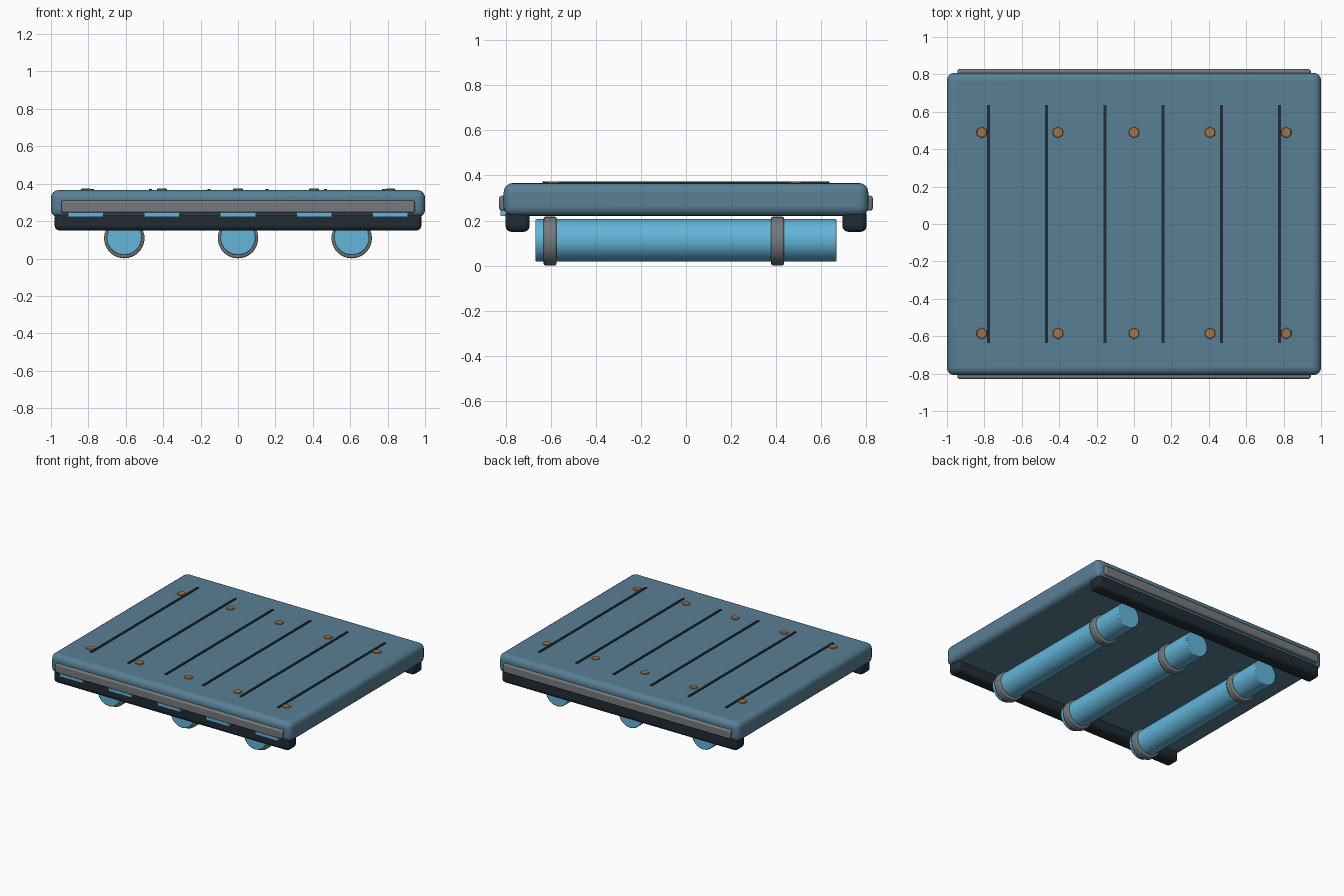
import bpy
import math

cube = bpy.data.objects.get("Cube")
if cube:
    bpy.data.objects.remove(cube, do_unlink=True)


def material(name, *srgb):
    linear = [((c / 255 + 0.055) / 1.055) ** 2.4 for c in srgb]
    mat = bpy.data.materials.new(name)
    mat.use_nodes = True
    mat.diffuse_color = (*linear, 1)
    mat.node_tree.nodes["Principled BSDF"].inputs["Base Color"].default_value = (*linear, 1)
    return mat


slate = material("slate blue", 88, 127, 148)
cyan = material("light blue", 99, 181, 217)
charcoal = material("charcoal", 33, 44, 52)
grey = material("grey metal", 118, 121, 124)
copper = material("copper", 162, 115, 72)


def finish(obj, name, mat, bevel=0, segments=3):
    obj.name = obj.data.name = name
    obj.data.materials.append(mat)
    if bevel:
        mod = obj.modifiers.new("rounded edges", "BEVEL")
        mod.width = bevel
        mod.segments = segments
        mod.limit_method = "ANGLE"
        mod.angle_limit = math.radians(40)
    return obj


def box(name, mat, x, y, z, bevel=0, segments=3):
    """Box spanning the given (low, high) ranges."""
    spans = (x, y, z)
    bpy.ops.mesh.primitive_cube_add(size=1, location=[sum(s) / 2 for s in spans])
    obj = bpy.context.object
    obj.scale = [s[1] - s[0] for s in spans]
    bpy.ops.object.transform_apply(location=False, rotation=False, scale=True)
    finish(obj, name, mat, bevel, segments)
    if bevel:
        bpy.ops.object.shade_smooth_by_angle(angle=math.radians(35))
    return obj


def tube(name, mat, radius, length, x, y, z, bevel):
    """Round bar lying along y."""
    bpy.ops.mesh.primitive_cylinder_add(vertices=40, radius=radius, depth=length,
                                        location=(x, y, z), rotation=(math.pi / 2, 0, 0))
    finish(bpy.context.object, name, mat, bevel, 2)
    bpy.ops.object.shade_smooth_by_angle(angle=math.radians(35))


# Deck slab
box("deck", slate, (-1, 1), (-0.808, 0.808), (0.22, 0.366), 0.04, 4)

# Edge trims and cross rails at front and back
for label, side in (("front", -1), ("back", 1)):
    box(label + "_trim", grey, (-0.945, 0.945), sorted((side * 0.79, side * 0.828)),
        (0.244, 0.31), 0.01, 2)
    box(label + "_rail", charcoal, (-0.98, 0.98), sorted((side * 0.693, side * 0.8)),
        (0.15, 0.25), 0.025, 3)

# Plank seams
for i in range(6):
    x = -0.778 + i * 0.3112
    box(f"plank_seam_{i + 1}", charcoal, (x - 0.008, x + 0.008), (-0.637, 0.637), (0.355, 0.372))

# Hex bolts and front marker plates, five columns
for i in range(5):
    x = (i - 2) * 0.407
    for label, y in (("front", -0.585), ("back", 0.49)):
        bpy.ops.mesh.primitive_cylinder_add(vertices=6, radius=0.031, depth=0.02,
                                            location=(x, y, 0.363))
        finish(bpy.context.object, f"{label}_bolt_{i + 1}", copper, 0.003, 1)
    box(f"front_marker_{i + 1}", cyan, (x - 0.095, x + 0.095), (-0.823, -0.79), (0.221, 0.25))

# Floats under the deck, each with two straps
for i in range(3):
    x = (i - 1) * 0.608
    tube(f"float_{i + 1}", cyan, 0.094, 1.335, x, 0, 0.112, 0.006)
    for label, y in (("front", -0.602), ("back", 0.406)):
        tube(f"{label}_strap_{i + 1}", grey, 0.108, 0.058, x, y, 0.109, 0.008)
